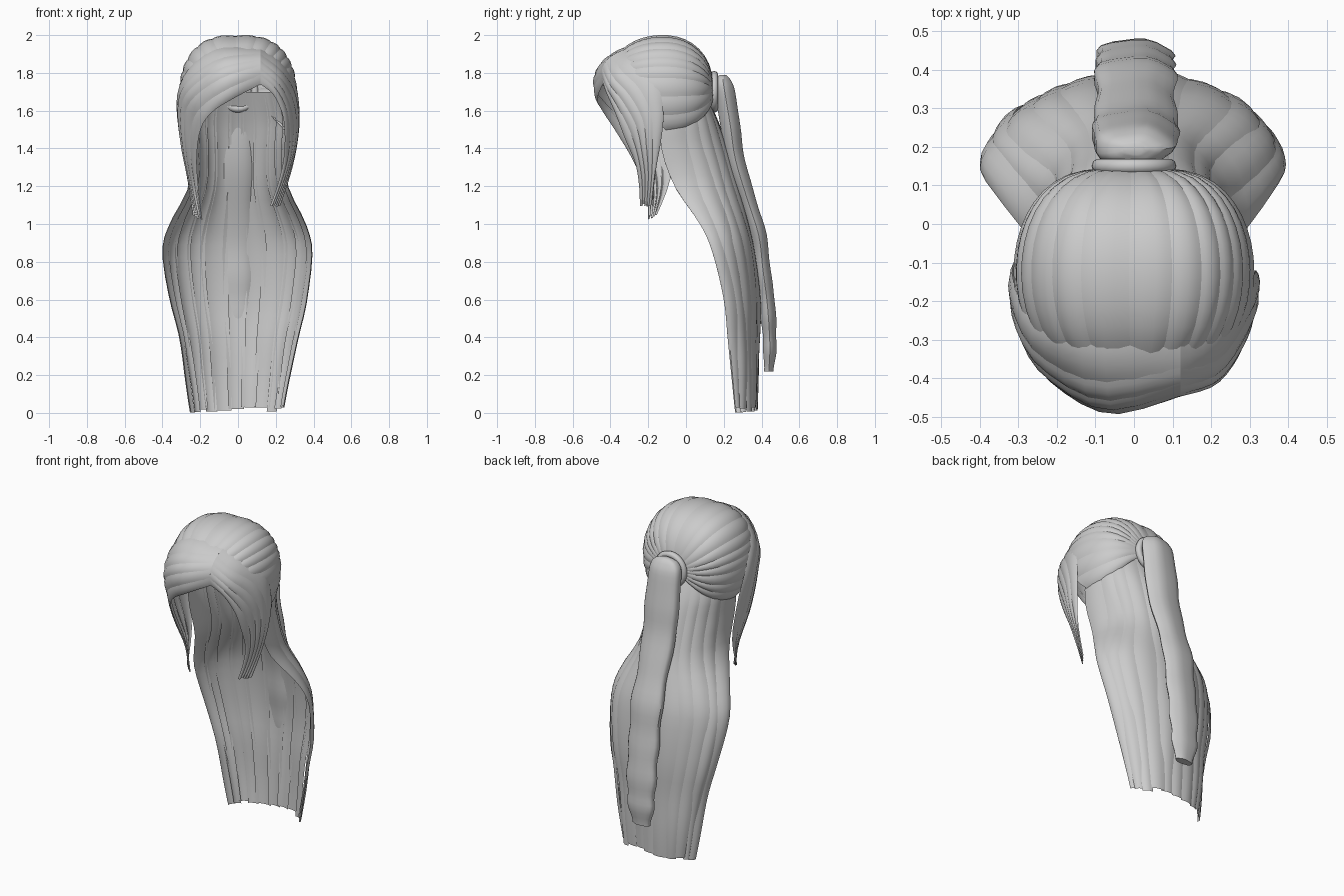
import bpy, bmesh, math, random
from mathutils import Vector

if "Cube" in bpy.data.objects:
    bpy.data.objects.remove(bpy.data.objects["Cube"])

random.seed(4)


def spline(pts, t):
    """Catmull-Rom point at t in 0..1 through tuples of any length."""
    n = len(pts) - 1
    f = max(0.0, min(0.99999, t)) * n
    i = int(f)
    f -= i
    a, b, c, d = (pts[max(0, min(n, k))] for k in (i - 1, i, i + 1, i + 2))
    return [0.5 * (2 * q + (r - p) * f + (2 * p - 5 * q + 4 * r - s) * f * f
            + (3 * q - p - 3 * r + s) * f ** 3) for p, q, r, s in zip(a, b, c, d)]


def finish(name, bm):
    mesh = bpy.data.meshes.new(name)
    bm.to_mesh(mesh)
    bm.free()
    ob = bpy.data.objects.new(name, mesh)
    bpy.context.collection.objects.link(ob)
    bpy.ops.object.select_all(action='DESELECT')
    ob.select_set(True)
    bpy.context.view_layer.objects.active = ob
    bpy.ops.object.shade_smooth_by_angle(angle=math.radians(40))
    return ob


def strands(name, surf, count, rows, bow, axis, cut=0.0, wave=0.0, overlap=0.12):
    """Split surf(u, v) into overlapping, slightly bowed strips of hair."""
    bm = bmesh.new()
    cols = 5
    e = 0.004
    # strips of uneven width
    widths = [random.uniform(0.7, 1.3) for _ in range(count)]
    total, start = sum(widths), 0.0
    for width in widths:
        width /= total
        end = 1 - random.random() * cut
        phase = random.random() * 6.28
        grid = []
        for r in range(rows + 1):
            v = r / rows * end
            line = []
            for c in range(cols):
                s = c / (cols - 1) * 2 - 1
                u = start + width * (0.5 + s * (0.5 + overlap))
                u = max(0, min(1, u))
                p = surf(u, v)
                um, vm = min(u, 1 - e), min(v, 1 - e)
                o = surf(um, vm)
                nrm = (surf(um + e, vm) - o).cross(surf(um, vm + e) - o)
                if nrm.length > 1e-9:
                    nrm.normalize()
                if nrm.dot(p - axis(p)) < 0:
                    nrm.negate()
                push = bow * min(1, v * 6) * (0.6 - s * s)
                push += wave * v * math.sin(v * 14 + phase)
                line.append(bm.verts.new(p + nrm * push))
            grid.append(line)
        start += width
        for r in range(rows):
            for c in range(cols - 1):
                bm.faces.new((grid[r][c], grid[r][c + 1],
                              grid[r + 1][c + 1], grid[r + 1][c]))
    return finish(name, bm)


# Scalp: hair combed back into the tie, strips meet at the ring
def scalp(u, v):
    phi = math.radians(-130 + 260 * u)
    lim = 140 - max(0, abs(math.degrees(phi)) - 65) * 0.85
    th = math.radians(8 + (lim - 8) * v)
    back = max(0, math.cos(th))
    rx = math.sin(th) ** 0.65
    rz = math.sin(th) ** (0.65 + 0.25 * back)
    side = math.copysign(abs(math.sin(phi)) ** 0.7, phi)
    drop = 1.0 if math.cos(phi) > 0 else 1.1
    return Vector((0.308 * rx * side, -0.125 + 0.272 * math.cos(th),
                   1.7 + 0.297 * rz * math.cos(phi) * drop))


strands("scalp_hair", scalp, 18, 14, 0.008, lambda p: Vector((0, -0.12, 1.7)))

# Long back curtain: rows of z, half width, front y, back y
BACK = [(1.70, .22, -.06, .10), (1.55, .258, -.12, .165), (1.4, .25, -.13, .215),
        (1.2, .262, -.06, .275), (1.0, .36, .075, .335), (.85, .395, .14, .365),
        (.6, .362, .2, .39), (.4, .315, .22, .39), (.2, .28, .24, .385),
        (0, .245, .26, .37)]


def curtain(u, v):
    z, w, yf, yb = spline(BACK, v)
    a = math.radians(-90 + 180 * u)
    power = 0.85 + 0.3 * max(0, min(1, (1.3 - z) / 0.4))
    return Vector((w * math.copysign(abs(math.sin(a)) ** 0.95, a),
                   yf + (yb - yf) * max(0, math.cos(a)) ** power, max(z, 0.0)))


strands("back_hair", curtain, 11, 26, 0.008,
        lambda p: Vector((0, min(0.0, p.y - 0.2), p.z)), cut=0.025, wave=0.007)


# Fringe: each side lofted through upper, middle and lower edge paths
def fringe(upper, mid, lower):
    def surf(u, v):
        a, b, c = (Vector(spline(q, v)) for q in (upper, mid, lower))
        return (a * (1 - u) * (1 - 2 * u) + b * 4 * u * (1 - u) + c * u * (2 * u - 1))
    return surf


left = fringe(
    [(.12, -.3, 1.93), (-.1, -.31, 1.935), (-.25, -.27, 1.84), (-.315, -.15, 1.7),
     (-.305, -.08, 1.5), (-.265, -.08, 1.25), (-.24, -.16, 1.04)],
    [(.12, -.425, 1.86), (-.08, -.468, 1.815), (-.24, -.38, 1.71), (-.3, -.27, 1.6),
     (-.29, -.21, 1.4), (-.25, -.16, 1.2), (-.215, -.18, 1.03)],
    [(.12, -.44, 1.74), (-.03, -.472, 1.66), (-.14, -.44, 1.59), (-.2, -.38, 1.5),
     (-.22, -.29, 1.35), (-.21, -.21, 1.18), (-.19, -.2, 1.02)])
right = fringe(
    [(.12, -.3, 1.93), (.22, -.27, 1.87), (.3, -.16, 1.76), (.318, -.12, 1.6),
     (.31, -.13, 1.45), (.28, -.16, 1.28), (.225, -.18, 1.1)],
    [(.12, -.425, 1.86), (.22, -.39, 1.78), (.285, -.3, 1.68), (.312, -.23, 1.55),
     (.3, -.21, 1.4), (.26, -.2, 1.25), (.2, -.21, 1.09)],
    [(.12, -.44, 1.74), (.19, -.415, 1.68), (.24, -.37, 1.57), (.25, -.32, 1.44),
     (.24, -.27, 1.32), (.21, -.25, 1.2), (.17, -.245, 1.09)])
for name, surf in (("fringe_left", left), ("fringe_right", right)):
    strands(name, surf, 5, 20, 0.007, lambda p: Vector((0, -0.1, p.z - 0.1)), cut=0.03)

# Ponytail: rows of z, centre y, half width, half depth
TAIL = [(1.79, .195, .03, .015), (1.765, .195, .08, .04), (1.7, .205, .105, .055),
        (1.52, .235, .112, .052), (1.34, .262, .11, .05), (1.13, .325, .1, .046),
        (.94, .385, .105, .042), (.76, .407, .1, .04), (.6, .428, .1, .042),
        (.45, .44, .095, .038), (.33, .444, .085, .034), (.22, .438, .06, .025)]
bm = bmesh.new()
SIDES, ROWS = 20, 44
rings = []
for r in range(ROWS + 1):
    t = r / ROWS
    z, y, w, d = spline(TAIL, t)
    lump = 1 + 0.07 * t * math.sin(t * 50)
    ring = []
    for s in range(SIDES):
        a = math.tau * s / SIDES
        k = lump * (1 + 0.05 * math.cos(5 * a))
        ring.append(bm.verts.new((w * k * math.cos(a), y + d * k * math.sin(a), z)))
    rings.append(ring)
for lo, hi in zip(rings, rings[1:]):
    for s in range(SIDES):
        n = (s + 1) % SIDES
        bm.faces.new((lo[s], hi[s], hi[n], lo[n]))
bm.faces.new(rings[0])
bm.faces.new(rings[-1][::-1])
bmesh.ops.recalc_face_normals(bm, faces=bm.faces)
finish("ponytail", bm)

# Hair tie around the root of the ponytail
bpy.ops.mesh.primitive_torus_add(major_radius=0.09, minor_radius=0.02, major_segments=32,
                                 minor_segments=10, location=(0, 0.15, 1.7),
                                 rotation=(math.radians(90), 0, 0))
bpy.context.object.name = "hair_tie"
bpy.ops.object.shade_smooth_by_angle(angle=math.radians(40))
